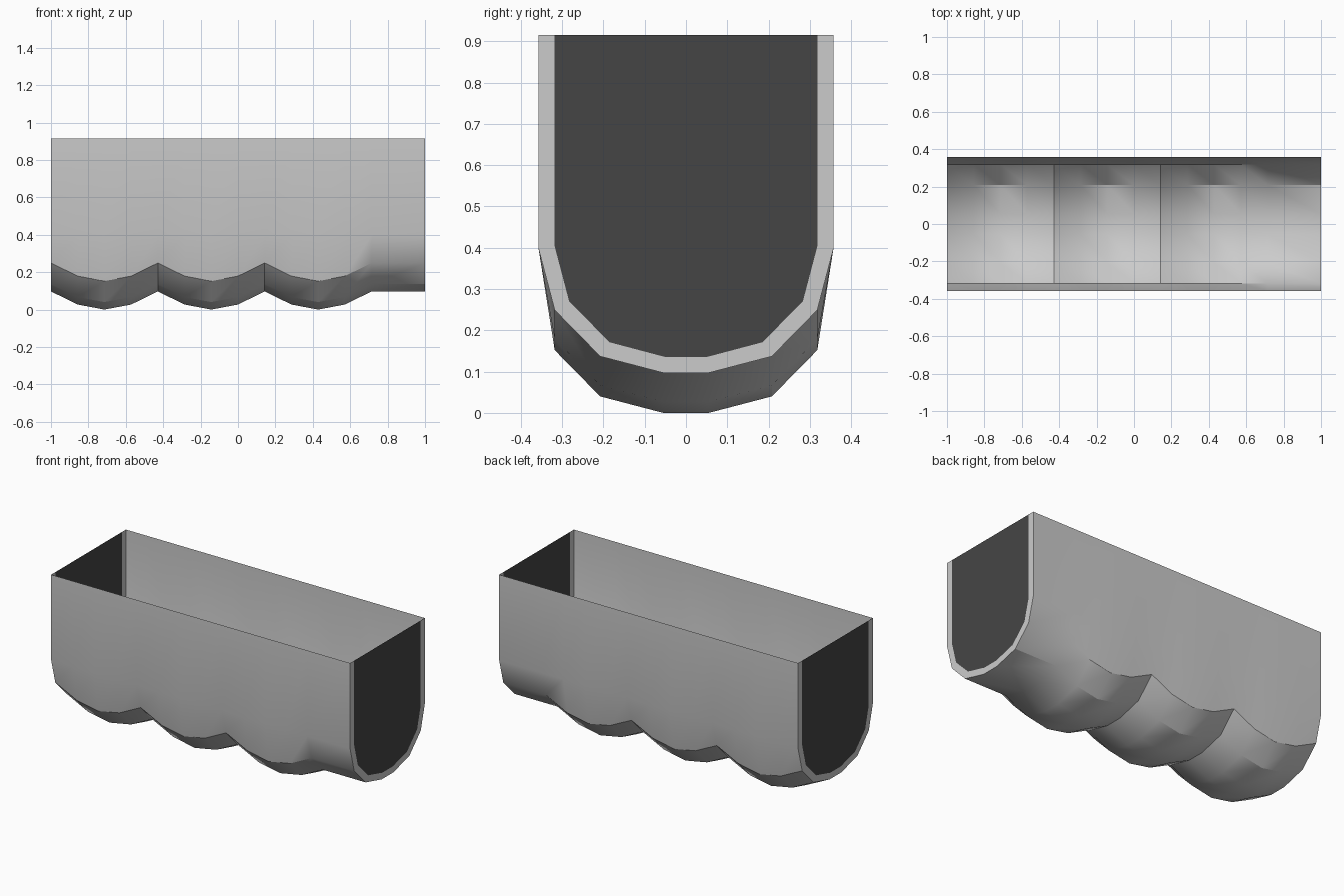
import bpy, bmesh

if "Cube" in bpy.data.objects:
    bpy.data.objects.remove(bpy.data.objects["Cube"])

TOP = 0.915
# half profiles (y, z) from the top edge down to the keel
OUTER = [(0.357, TOP), (0.357, 0.397), (0.318, 0.249), (0.208, 0.137), (0.055, 0.097)]
INNER = [(0.318, TOP), (0.318, 0.403), (0.283, 0.27), (0.185, 0.171), (0.049, 0.135)]
DROP = [0, 0.07, 0.097, 0.07]          # scallop depth per station
STEP = 2 / 14


def full(half, drop=0.0):
    """Mirror a half profile; only the rounded belly is lowered by drop."""
    low = [(y, z - (drop if i > 1 else 0)) for i, (y, z) in enumerate(half)]
    return [(-y, z) for y, z in low] + [(y, z) for y, z in reversed(low)]


def make_object(name, bm):
    mesh = bpy.data.meshes.new(name)
    bm.to_mesh(mesh)
    bm.free()
    obj = bpy.data.objects.new(name, mesh)
    bpy.context.collection.objects.link(obj)
    return obj


def ring(bm, x, pts):
    return [bm.verts.new((x, y, z)) for y, z in pts]


def bridge(bm, a, b):
    for i in range(len(a) - 1):
        bm.faces.new((a[i], a[i + 1], b[i + 1], b[i]))


# scalloped trough shell: three scallops, then a straight run
bm = bmesh.new()
stations = [(-1 + k * STEP, DROP[k % 4] if k < 12 else 0) for k in range(13)] + [(1.0, 0)]
rings = [ring(bm, x, full(OUTER, d)) for x, d in stations]
for a, b in zip(rings, rings[1:]):
    bridge(bm, b, a)
bm.normal_update()
belly = min(bm.faces, key=lambda f: f.calc_center_median().z)
if belly.normal.z > 0:
    bmesh.ops.reverse_faces(bm, faces=bm.faces[:])
shell = make_object("trough_shell", bm)
bpy.context.view_layer.objects.active = shell
shell.select_set(True)
bpy.ops.object.shade_smooth_by_angle(angle=0.5236)
shell.select_set(False)

dark = bpy.data.materials.new("dark_panel")
dark.diffuse_color = (0.06, 0.06, 0.06, 1)
dark.use_nodes = True
dark.node_tree.nodes["Principled BSDF"].inputs["Base Color"].default_value = dark.diffuse_color

# end rims and dark end panels
for side, x in (("left", -1.0), ("right", 1.0)):
    bm = bmesh.new()
    bridge(bm, ring(bm, x, full(OUTER)), ring(bm, x, full(INNER)))
    rim = bm
    pm = bmesh.new()
    pm.faces.new(ring(pm, x, full(INNER)))
    for m in (rim, pm):
        m.normal_update()
        for f in m.faces:
            if f.normal.x * x < 0:
                f.normal_flip()
    make_object(side + "_end_rim", rim)
    panel = make_object(side + "_end_panel", pm)
    panel.data.materials.append(dark)
